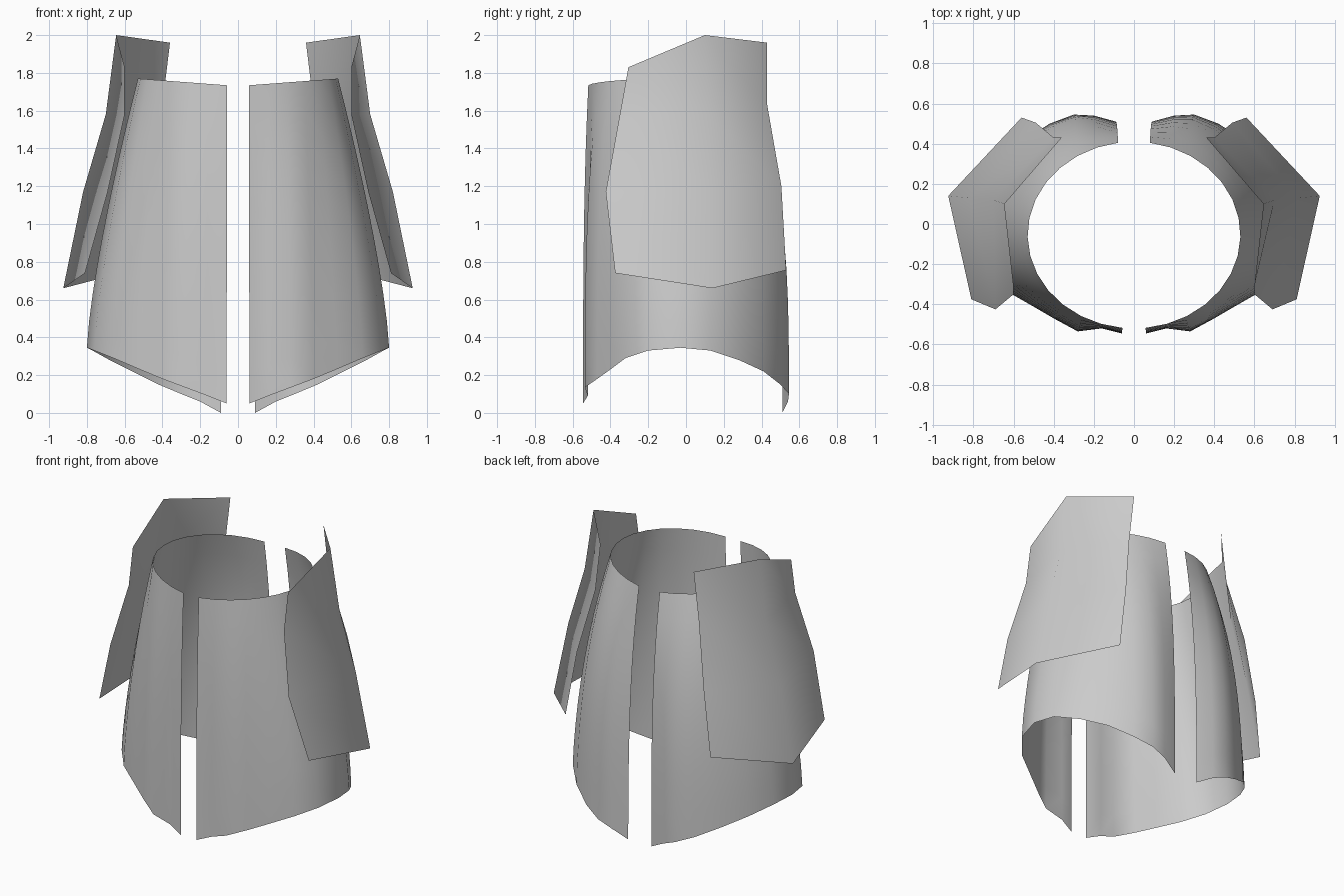
import bpy
import bmesh
from math import sin, cos, pi

if "Cube" in bpy.data.objects:
    bpy.data.objects.remove(bpy.data.objects["Cube"])

GREY = (0.6, 0.6, 0.6, 1.0)
grey = bpy.data.materials.new("plain_grey")
grey.use_nodes = True
grey.diffuse_color = GREY
grey.node_tree.nodes["Principled BSDF"].inputs["Base Color"].default_value = GREY


def sheet(name, rows, side):
    """Skin a grid of points as a smooth open sheet; side -1 mirrors it."""
    bm = bmesh.new()
    grid = [[bm.verts.new((x * side, y, z)) for x, y, z in row] for row in rows]
    for upper, lower in zip(grid, grid[1:]):
        for i in range(len(upper) - 1):
            quad = [upper[i], lower[i], lower[i + 1], upper[i + 1]]
            bm.faces.new(quad if side > 0 else quad[::-1])
    mesh = bpy.data.meshes.new(name)
    bm.to_mesh(mesh)
    bm.free()
    mesh.materials.append(grey)
    mesh.shade_smooth()
    bpy.context.collection.objects.link(bpy.data.objects.new(name, mesh))


# Skirt hem from the front seam round to the back seam
hem = [(.06, -.545, .05), (.16, -.52, .09), (.28, -.535, .135), (.40, -.47, .18),
       (.52, -.40, .23), (.66, -.32, .29), (.76, -.20, .33), (.80, -.03, .345),
       (.77, .13, .33), (.68, .28, .28), (.56, .41, .22), (.42, .50, .15),
       (.30, .545, .10), (.20, .54, .06), (.09, .51, 0)]


def skirt_row(t):
    """Blend the oval waist (t = 0) into the hem (t = 1) with a rounded flare."""
    row = []
    for i, (hx, hy, hz) in enumerate(hem):
        a = .11 + (pi - .26) * i / (len(hem) - 1)
        x, y, z = .53 * sin(a), -.055 - .465 * cos(a), 1.73 + .04 * sin(a)
        fx, fy = 1 - (1 - t) ** 1.35, 1 - (1 - t) ** 3
        row.append((x + (hx - x) * fx, y + (hy - y) * fy, z + (hz - z) * t))
    return row


skirt = [skirt_row(i / 10) for i in range(11)]

# Hip plate rows, top to bottom: front edge, ridge, back edge
plate = [[(.60, -.305, 1.83), (.645, .10, 2.0), (.36, .43, 1.96)],
         [(.60, -.35, 1.58), (.70, .12, 1.58), (.40, .43, 1.63)],
         [(.69, -.425, 1.17), (.82, .13, 1.17), (.49, .505, 1.20)],
         [(.81, -.375, .74), (.925, .14, .66), (.56, .53, .755)]]

for label, side in (("left", 1), ("right", -1)):
    sheet(label + "_skirt_half", skirt, side)
    sheet(label + "_hip_plate", plate, side)
